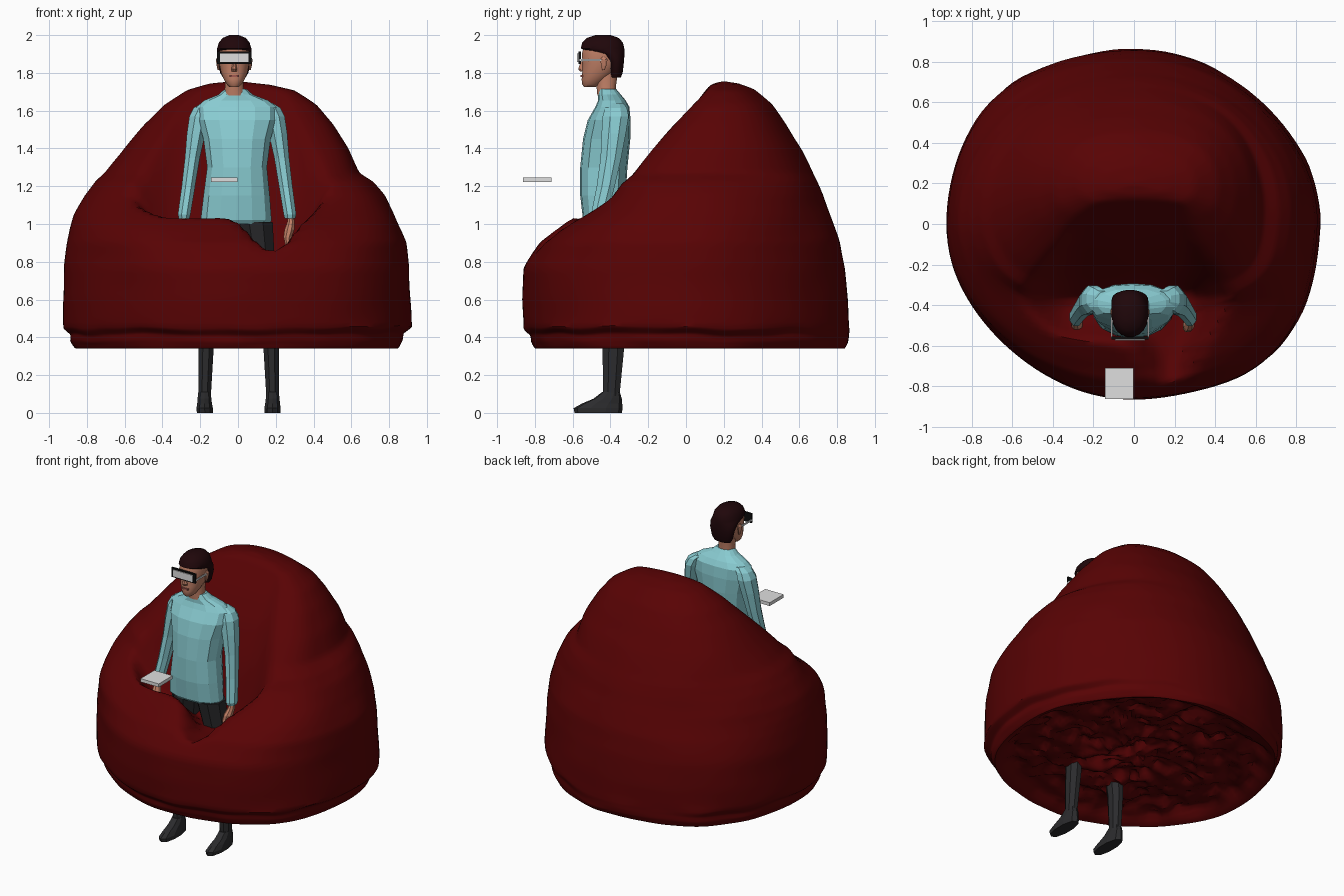
import bpy, bmesh, math
from mathutils import Vector, noise


def material(name, rgb):
    m = bpy.data.materials.new(name)
    m.diffuse_color = (*rgb, 1)
    return m


RED = material("dark red fabric", (0.098, 0.0008, 0.0012))
TEAL = material("light teal knit", (0.25, 0.60, 0.64))
DARK = material("charcoal cloth", (0.024, 0.024, 0.026))
SKIN = material("skin", (0.52, 0.21, 0.13))
HAIR = material("dark brown hair", (0.014, 0.002, 0.003))
BLACK = material("black frame", (0.004, 0.004, 0.004))
GREY = material("light grey", (0.74, 0.74, 0.74))
LIPS = material("lips", (0.36, 0.10, 0.08))


def make_object(name, bm, mat, smooth=None):
    bmesh.ops.recalc_face_normals(bm, faces=bm.faces)
    me = bpy.data.meshes.new(name)
    bm.to_mesh(me)
    bm.free()
    me.materials.append(mat)
    ob = bpy.data.objects.new(name, me)
    bpy.context.collection.objects.link(ob)
    if smooth:
        bpy.ops.object.select_all(action='DESELECT')
        bpy.context.view_layer.objects.active = ob
        ob.select_set(True)
        bpy.ops.object.shade_smooth_by_angle(angle=math.radians(smooth))
    return ob


def skin_rings(bm, rings):
    """Join successive rings of points with quads; returns the vertex rings."""
    vr = [[bm.verts.new(p) for p in r] for r in rings]
    n = len(vr[0])
    for a, b in zip(vr, vr[1:]):
        for i in range(n):
            j = (i + 1) % n
            bm.faces.new((a[i], a[j], b[j], b[i]))
    return vr


def loft(name, rows, mat, n=12, power=2.4, smooth=None):
    """Stack of rounded sections given as (z, x0, x1, y0, y1)."""
    rings = []
    for z, x0, x1, y0, y1 in rows:
        ring = []
        for i in range(n):
            a = 2 * math.pi * (i + 0.5) / n
            c, s = math.cos(a), math.sin(a)
            k = (abs(c) ** power + abs(s) ** power) ** (-1 / power)
            ring.append(((x0 + x1) / 2 + c * k * (x1 - x0) / 2,
                         (y0 + y1) / 2 + s * k * (y1 - y0) / 2, z))
        rings.append(ring)
    bm = bmesh.new()
    vr = skin_rings(bm, rings)
    bm.faces.new(vr[0])
    bm.faces.new(vr[-1])
    return make_object(name, bm, mat, smooth)


def box(name, x0, x1, y0, y1, z0, z1, mat):
    bm = bmesh.new()
    bmesh.ops.create_cube(bm, size=1)
    for v in bm.verts:
        v.co = ((x0 + x1) / 2 + v.co.x * (x1 - x0), (y0 + y1) / 2 + v.co.y * (y1 - y0),
                (z0 + z1) / 2 + v.co.z * (z1 - z0))
    return make_object(name, bm, mat)


def ramp(a, b, t):
    t = max(0, min(1, (t - a) / (b - a)))
    return t * t * (3 - 2 * t)


def table(pts, t):
    if t <= pts[0][0]:
        return pts[0][1]
    for (a, u), (b, v) in zip(pts, pts[1:]):
        if t <= b:
            return u + (v - u) * (t - a) / (b - a)
    return pts[-1][1]


# ---- bean bag: sections (z, front, back, left, right, centre y) ----
BAG = [(.338, -.80, .845, -.865, .85, 0), (.38, -.82, .86, -.885, .87, 0),
       (.415, -.825, .862, -.885, .875, 0), (.45, -.86, .862, -.922, .92, 0),
       (.60, -.867, .857, -.927, .914, 0), (.77, -.862, .84, -.922, .908, 0),
       (.90, -.775, .814, -.905, .892, 0), (.97, -.69, .79, -.89, .865, .01),
       (1.05, -.575, .765, -.865, .83, .02), (1.15, -.445, .728, -.81, .775, .03),
       (1.22, -.40, .697, -.755, .715, .05), (1.27, -.335, .672, -.70, .64, .08),
       (1.40, -.21, .612, -.60, .585, .12), (1.53, -.08, .532, -.495, .505, .15),
       (1.63, .015, .458, -.395, .42, .18), (1.71, .09, .36, -.27, .30, .20),
       (1.742, .145, .28, -.15, .17, .20), (1.754, .19, .21, -.02, .02, .20)]
SEAT = [(-.80, 1.17), (-.60, 1.07), (-.50, .95), (-.42, .89), (-.36, .90), (-.28, 1.04),
        (-.20, 1.22), (-.10, 1.42), (0, 1.57), (.10, 1.70), (.20, 1.83), (.30, 2.2)]


def seat_height(x, y):
    side = ramp(.24, .60, x) * .42 + ramp(.28, .72, -x) * .36
    notch = .31 * math.exp(-((x - .18) / .14) ** 2) * ramp(-.2, -.45, y) * ramp(-.98, -.80, y)
    return max(.84, table(SEAT, y) + side - notch)


def bag_ring(row, n=112):
    z, yf, yb, xl, xr, yc = row
    low, high = ramp(1.05, .75, z), ramp(1.05, 1.35, z)
    ring = []
    for i in range(n):
        a = 2 * math.pi * i / n
        c, s = math.cos(a), math.sin(a)
        # each quarter of the outline is fuller or slimmer with height
        if s < 0:
            fuller = .35 * low + .7 * (1 - low) + .6 * high if c > 0 else .25 - .4 * low + .5 * high
        else:
            fuller = -.12 * low + .25 * high if c > 0 else .25 * low + .15 * high
        p = 2 + 2 * abs(s * c) * fuller
        k = (abs(c) ** p + abs(s) ** p) ** (-1 / p)
        x = k * (c * xr if c > 0 else -c * xl)
        y = yc + k * (s * (yb - yc) if s > 0 else -s * (yf - yc))
        h = min(z, seat_height(x, y)) if z > .84 else z
        # soft wrinkles in the cloth, looser at the hem
        w = noise.noise(Vector((x * 3, y * 3, z * 5))) * .008
        if z < .46:
            w += noise.noise(Vector((x * 5, y * 5, z * 14))) * .012
            h += noise.noise(Vector((x * 4, y * 4, 3))) * .02 * ramp(.34, .4, z)
        ring.append((x * (1 + w), y * (1 + w), h + (w if z > .9 else 0)))
    return ring


rings = []
for a, b in zip(BAG, BAG[1:]):
    for t in range(5):
        rings.append(bag_ring([u + (v - u) * t / 5 for u, v in zip(a, b)]))
rings.append(bag_ring(BAG[-1]))
# crumpled underside, recessed behind the hem
under = []
for k in range(34):
    f = .98 - .96 * k / 33
    ring = []
    for x, y, z in rings[0]:
        q = Vector((x * f, y * f, 0))
        d = noise.noise(q * 8) * .06 + abs(noise.noise(q * 13)) * .09 - .02
        ring.append((q.x, q.y, .345 + ramp(.98, .86, f) * (.065 + d)))
    under.append(ring)
bm = bmesh.new()
vr = skin_rings(bm, under[::-1] + rings)
bm.faces.new(vr[0])
bm.faces.new(vr[-1])
bag = make_object("bean_bag", bm, RED, 60)
relax = bag.modifiers.new("relax", 'SMOOTH')
relax.factor, relax.iterations = .5, 3

# ---- jumper ----
loft("jumper_body", [(1.0, -.19, .17, -.53, -.34), (1.02, -.20, .18, -.545, -.33),
                     (1.15, -.185, .17, -.56, -.32), (1.3, -.165, .155, -.56, -.31),
                     (1.45, -.185, .175, -.545, -.295), (1.55, -.215, .205, -.52, -.293),
                     (1.62, -.222, .207, -.48, -.30), (1.655, -.18, .16, -.465, -.32),
                     (1.685, -.105, .08, -.465, -.345), (1.715, -.07, .045, -.46, -.37)],
     TEAL, 14)

ARM = [(1.03, .25, .31, -.50, -.42), (1.05, .245, .315, -.505, -.415),
       (1.2, .22, .295, -.475, -.375), (1.35, .195, .278, -.455, -.34),
       (1.48, .165, .268, -.45, -.315), (1.57, .145, .255, -.445, -.30),
       (1.615, .13, .232, -.43, -.31), (1.64, .11, .19, -.41, -.33)]
HAND = [(.89, .255, .28, -.535, -.51), (.93, .245, .29, -.535, -.48),
        (.97, .25, .305, -.53, -.455), (1.01, .265, .305, -.50, -.44),
        (1.05, .265, .30, -.48, -.435)]
LEG = [(.09, .145, .215, -.44, -.35), (.34, .13, .215, -.445, -.325),
       (.55, .105, .205, -.455, -.325), (.8, .04, .195, -.49, -.32), (1.01, -.0, .185, -.53, -.34)]
SHOE = [(0, .135, .222, -.59, -.34), (.025, .135, .224, -.595, -.335),
        (.05, .14, .22, -.55, -.338), (.075, .143, .218, -.49, -.34), (.11, .146, .214, -.445, -.35)]


def flip(rows, s, off):
    return [(z, *sorted((off + s * a, off + s * b)), c, d) for z, a, b, c, d in rows]


# ---- limbs, mirrored ----
for side, s in (("left", -1), ("right", 1)):
    loft(side + "_sleeve", flip(ARM, s, -.005), TEAL, 8)
    loft(side + "_hand", flip(HAND, s, -.005), SKIN, 8)
    loft(side + "_trouser_leg", flip(LEG, s, 0.003), DARK, 8)
    loft(side + "_shoe", flip(SHOE, s, 0.003), DARK, 10)
    loft(side + "_ear", flip([(1.815, .078, .088, -.445, -.43), (1.84, .078, .094, -.45, -.42),
                              (1.87, .078, .097, -.455, -.415), (1.885, .08, .09, -.445, -.425)],
                             s, -.02), SKIN, 8)
    x0, x1 = sorted((-.02 + s * .087, -.02 + s * .093))
    box(side + "_goggle_arm", x0, x1, -.565, -.42, 1.862, 1.874, GREY)

# ---- head ----
loft("neck", [(1.68, -.075, .04, -.47, -.37), (1.73, -.07, .03, -.475, -.37),
              (1.80, -.07, .03, -.48, -.36)], SKIN, 12, smooth=40)
loft("head", [(1.725, -.045, .005, -.54, -.48), (1.74, -.06, .02, -.55, -.45),
              (1.765, -.075, .035, -.553, -.42), (1.80, -.09, .05, -.55, -.38),
              (1.85, -.10, .06, -.548, -.35), (1.90, -.104, .064, -.552, -.345),
              (1.95, -.098, .058, -.54, -.345), (1.985, -.07, .03, -.50, -.38)],
     SKIN, 20, 2.2, 50)
loft("hair", [(1.775, -.08, .04, -.40, -.345), (1.80, -.095, .055, -.405, -.335),
              (1.86, -.109, .069, -.415, -.328), (1.90, -.112, .072, -.46, -.325),
              (1.915, -.112, .072, -.53, -.325), (1.93, -.111, .071, -.558, -.326),
              (1.96, -.102, .062, -.55, -.333), (1.985, -.082, .042, -.525, -.355),
              (2.0, -.045, .005, -.48, -.40)], HAIR, 20, 2.2, 50)
loft("nose", [(1.808, -.036, -.004, -.562, -.53), (1.82, -.036, -.004, -.572, -.53),
              (1.86, -.028, -.012, -.558, -.53)], SKIN, 8)
box("mouth", -.045, .005, -.558, -.53, 1.778, 1.788, LIPS)

# ---- goggles ----
box("goggle_frame", -.112, .072, -.57, -.556, 1.848, 1.912, BLACK)
box("goggle_lens", -.095, .055, -.576, -.568, 1.857, 1.903, GREY)

# ---- floating tablet ----
box("tablet", -.143, -.003, -.863, -.712, 1.223, 1.246, GREY)
